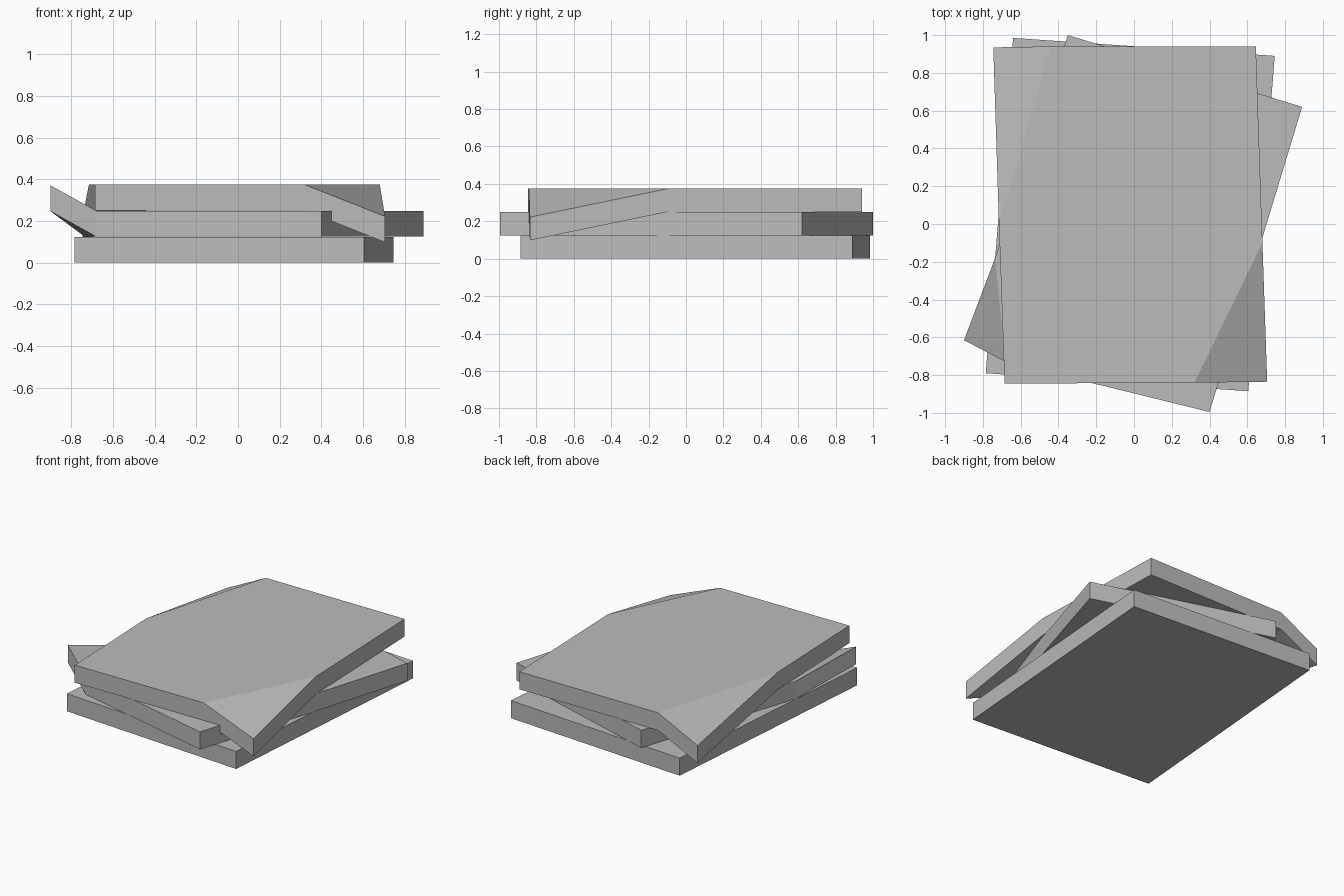
import bpy
import bmesh

if "Cube" in bpy.data.objects:
    bpy.data.objects.remove(bpy.data.objects["Cube"])

THICK = 0.124

paper = bpy.data.materials.new("paper_grey")
paper.use_nodes = True
paper.diffuse_color = (0.5, 0.5, 0.5, 1)
shader = next(n for n in paper.node_tree.nodes if n.type == "BSDF_PRINCIPLED")
shader.inputs["Base Color"].default_value = paper.diffuse_color


def sheet(name, level, outline, bent=None):
    """Extrude a flat outline; bent maps an outline index to its rise.
    Each bent corner becomes a triangular flap creased between its neighbours."""
    bent = bent or {}
    bm = bmesh.new()
    verts = [bm.verts.new((x, y, level + bent.get(i, 0)))
             for i, (x, y) in enumerate(outline)]
    bm.faces.new([v for i, v in enumerate(verts) if i not in bent])
    for i in bent:
        bm.faces.new([verts[i - 1], verts[i], verts[(i + 1) % len(verts)]])
    # Thicken straight upward so all edges stay vertical
    grown = bmesh.ops.extrude_face_region(bm, geom=bm.faces[:], use_keep_orig=True)
    top = [g for g in grown["geom"] if isinstance(g, bmesh.types.BMVert)]
    bmesh.ops.translate(bm, verts=top, vec=(0, 0, THICK))
    bmesh.ops.recalc_face_normals(bm, faces=bm.faces[:])
    mesh = bpy.data.meshes.new(name)
    bm.to_mesh(mesh)
    bm.free()
    mesh.materials.append(paper)
    obj = bpy.data.objects.new(name, mesh)
    bpy.context.collection.objects.link(obj)
    return obj


# Plain bottom sheet, slightly turned
sheet("bottom_sheet", 0,
      [(-0.785, -0.79), (0.605, -0.885), (0.745, 0.89), (-0.64, 0.985)])

# Middle sheet, turned further, with one corner curled up
sheet("middle_sheet", 0.125,
      [(0.4, -0.995), (0.89, 0.62), (-0.35, 1.0),
       (-0.735, -0.18), (-0.9, -0.615), (-0.68, -0.73)],
      {4: 0.122})

# Top sheet with two opposite corners curled down
sheet("top_sheet", 0.25,
      [(-0.685, -0.845), (0.32, -0.84), (0.705, -0.835), (0.68, -0.1),
       (0.645, 0.94), (-0.44, 0.94), (-0.745, 0.935), (-0.715, 0.0)],
      {2: -0.152, 6: -0.152})
